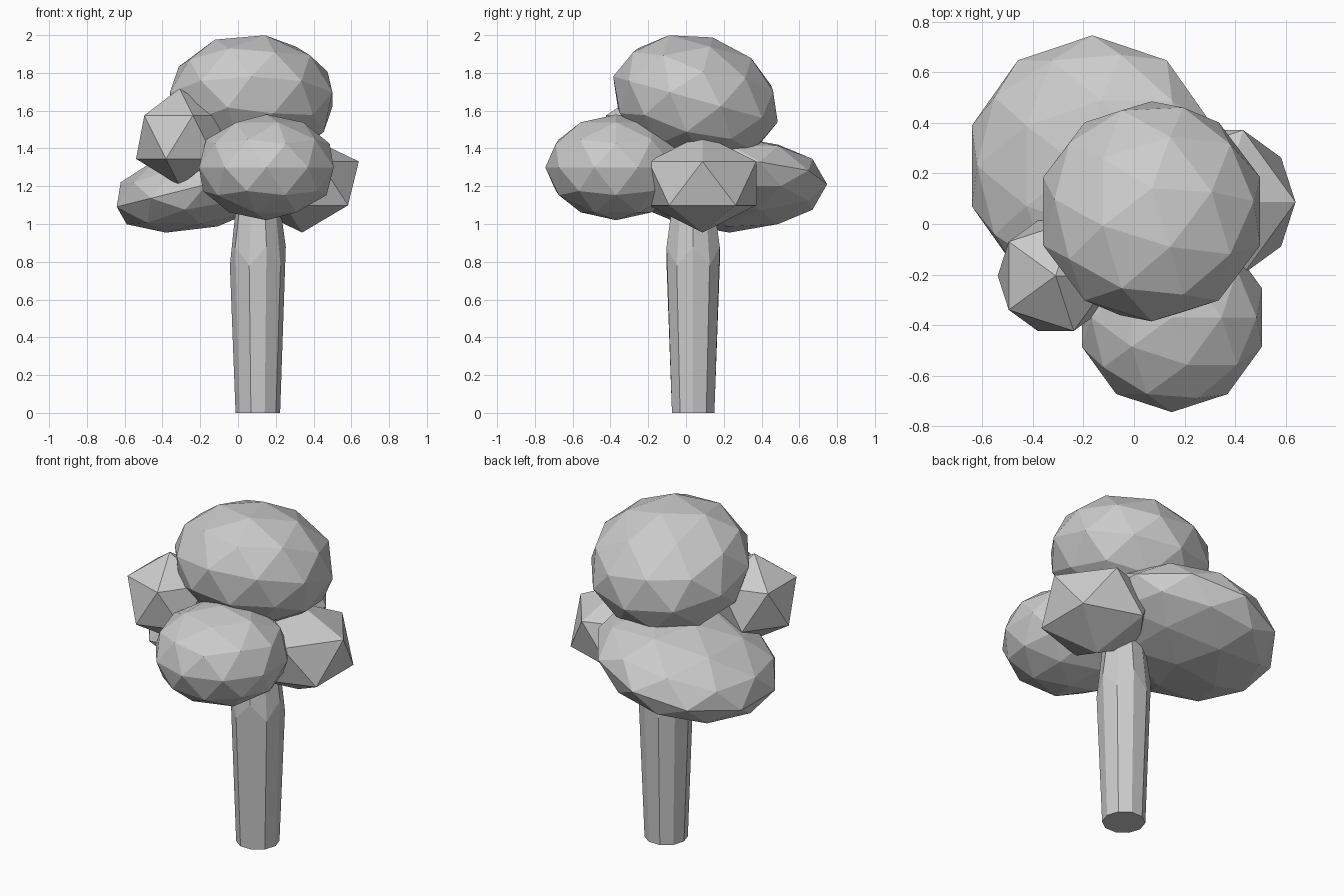
import bpy, bmesh
from math import radians, cos, sin, pi

if "Cube" in bpy.data.objects:
    bpy.data.objects.remove(bpy.data.objects["Cube"])


def foliage(name, loc, radius, height, detail, tilt=(0, 0)):
    """Flat-shaded icosphere, flattened and tilted about x and y."""
    bpy.ops.mesh.primitive_ico_sphere_add(
        subdivisions=detail, radius=1, location=loc,
        rotation=(radians(tilt[0]), radians(tilt[1]), 0))
    ob = bpy.context.object
    ob.name = name
    ob.scale = (radius, radius, height)


def trunk(name, centre, profile, sides=10):
    """Loft of (radius, even height, odd height) rings."""
    bm = bmesh.new()
    rings = []
    for r, z_even, z_odd in profile:
        ring = []
        for i in range(sides):
            a = 2 * pi * i / sides
            ring.append(bm.verts.new((r * cos(a), r * sin(a), z_odd if i % 2 else z_even)))
        rings.append(ring)
    for lo, hi in zip(rings, rings[1:]):
        for i in range(sides):
            j = (i + 1) % sides
            bm.faces.new((lo[i], lo[j], hi[j], hi[i]))
    bm.faces.new(rings[0][::-1])
    bm.faces.new(rings[-1])
    mesh = bpy.data.meshes.new(name)
    bm.to_mesh(mesh)
    bm.free()
    ob = bpy.data.objects.new(name, mesh)
    ob.location = (centre[0], centre[1], 0)
    bpy.context.collection.objects.link(ob)


# Tapered trunk, bulging just under the foliage
trunk("trunk", (0.105, 0.038), [(0.118, 0, 0), (0.148, 0.88, 0.78), (0.11, 1.15, 1.15)])

# Large foliage clumps
foliage("top_foliage", (0.07, 0.05, 1.66), 0.452, 0.34, 2, (-15.5, 0))
foliage("front_foliage", (0.15, -0.37, 1.30), 0.375, 0.28, 2)
foliage("back_left_foliage", (-0.165, 0.23, 1.21), 0.517, 0.23, 2, (0, -14))

# Small faceted clumps
foliage("left_foliage", (-0.31, -0.205, 1.46), 0.257, 0.257, 1)
foliage("right_foliage", (0.34, 0.087, 1.215), 0.335, 0.26, 1)
